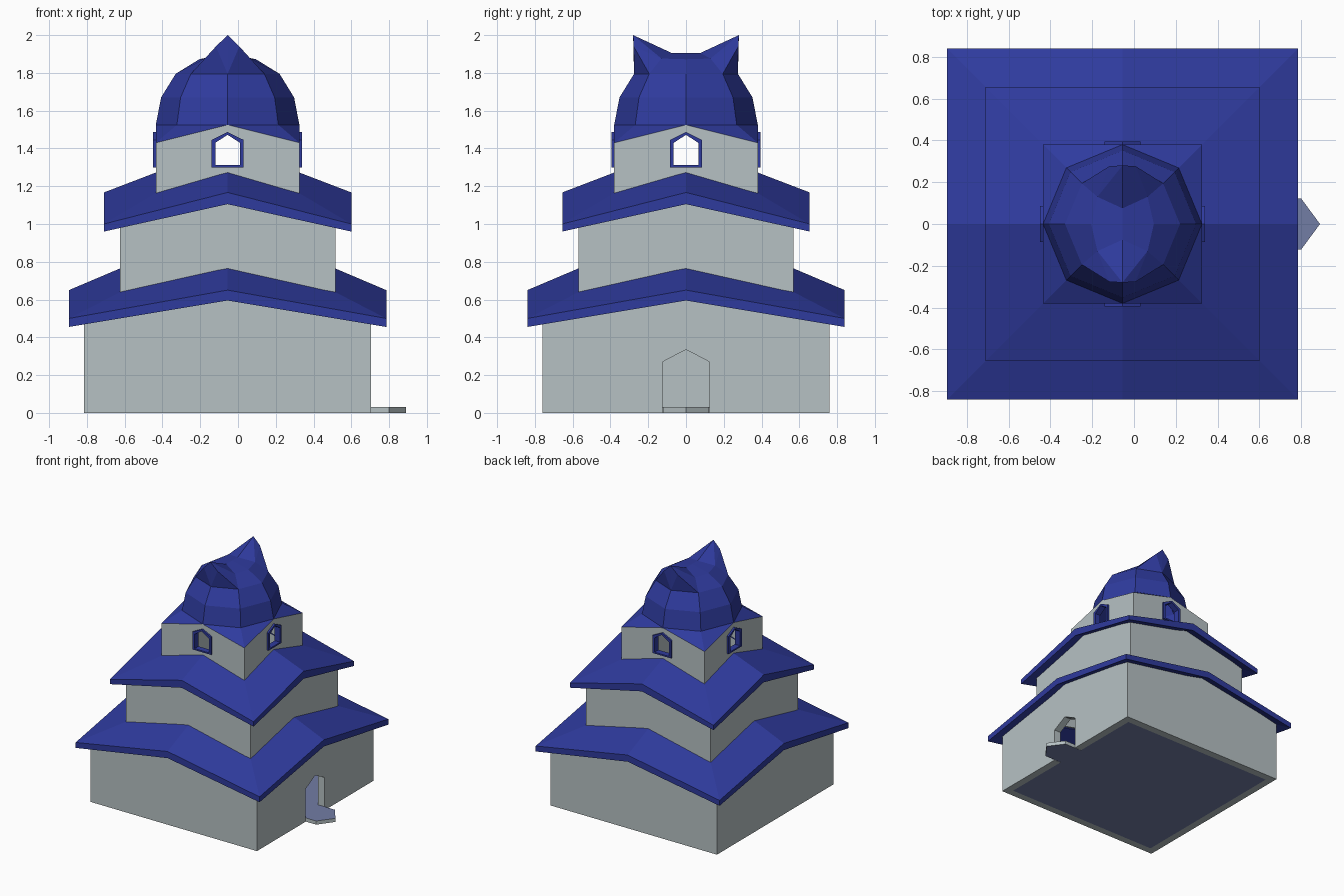
import bpy, bmesh, math
from mathutils import Vector

if "Cube" in bpy.data.objects:
    bpy.data.objects.remove(bpy.data.objects["Cube"])

CX = -0.055  # tower axis


def material(name, rgb):
    m = bpy.data.materials.new(name)
    m.diffuse_color = (*rgb, 1)
    m.use_nodes = True
    m.node_tree.nodes["Principled BSDF"].inputs["Base Color"].default_value = m.diffuse_color
    return m


STONE = material("pale grey wall", (0.47, 0.535, 0.55))
BLUE = material("deep blue roof", (0.028, 0.043, 0.34))
FLOOR = material("slate blue floor", (0.17, 0.205, 0.376))


def make(name, bm, *mats):
    bmesh.ops.remove_doubles(bm, verts=bm.verts, dist=0.0005)
    bmesh.ops.recalc_face_normals(bm, faces=bm.faces)
    me = bpy.data.meshes.new(name)
    bm.to_mesh(me)
    bm.free()
    for m in mats:
        me.materials.append(m)
    ob = bpy.data.objects.new(name, me)
    ob.location.x = CX
    bpy.context.collection.objects.link(ob)
    return ob


def square(h, zc, zm):
    """Square of 8 points: corners at height zc, side middles at zm."""
    pts = [(1, 0), (1, 1), (0, 1), (-1, 1), (-1, 0), (-1, -1), (0, -1), (1, -1)]
    return [(h * x, h * y, zc if x and y else zm) for x, y in pts]


def octagon(r, z):
    return [(r * math.cos(k * math.pi / 4), r * math.sin(k * math.pi / 4), z) for k in range(8)]


def loft(bm, rings, closed=True, caps=False):
    vs = [[bm.verts.new(p) for p in r] for r in rings]
    n = len(rings[0])
    pairs = list(zip(vs, vs[1:])) + ([(vs[-1], vs[0])] if closed else [])
    for a, b in pairs:
        for i in range(n):
            j = (i + 1) % n
            bm.faces.new((a[i], a[j], b[j], b[i]))
    if caps:
        bm.faces.new(vs[0])
        bm.faces.new(vs[-1])
    return bm


def arch(w, z0, z1, peak, d, k=0):
    """Pointed opening outline at distance d, turned k quarter turns."""
    c, s = [(1, 0), (0, 1), (-1, 0), (0, -1)][k]
    prof = [(-w, z0), (w, z0), (w, z1), (0, peak), (-w, z1)]
    return [(c * d - s * u, s * d + c * u, z) for u, z in prof]


def cut(target, name, outlines):
    cutter = make(name, loft(bmesh.new(), outlines, closed=False, caps=True), STONE)
    cutter.hide_render = True
    cutter.display_type = 'WIRE'
    mod = target.modifiers.new(name, 'BOOLEAN')
    mod.operation = 'DIFFERENCE'
    mod.solver = 'EXACT'
    mod.object = cutter


# Hollow walls: half width, thickness, bottom (corner, middle), top (corner, middle)
def wall(name, h, t, b, top):
    return make(name, loft(bmesh.new(), [square(h, *b), square(h, *top),
                                         square(h - t, *top), square(h - t, *b)]), STONE)


lower = wall("lower_wall", 0.76, 0.06, (0, 0), (0.50, 0.64))
wall("middle_wall", 0.57, 0.04, (0.60, 0.72), (1.025, 1.145))
upper = wall("upper_wall", 0.38, 0.03, (1.13, 1.24), (1.43, 1.525))


# Skirt roofs with drooping corners
def roof(name, ho, under, edge, hi, inner):
    drop = 0.05
    low = (inner[0] - drop, inner[1] - drop)
    make(name, loft(bmesh.new(), [square(ho, *under), square(ho, *edge),
                                  square(hi - 0.02, inner[0] + 0.01, inner[1] + 0.008),
                                  square(hi - 0.02, *low)]), BLUE)


roof("lower_roof", 0.84, (0.455, 0.595), (0.50, 0.65), 0.57, (0.64, 0.765))
roof("middle_roof", 0.655, (0.96, 1.105), (1.0, 1.167), 0.38, (1.165, 1.272))

# Doorway
cut(lower, "door_cutter", [arch(0.124, -0.02, 0.27, 0.335, 0.6), arch(0.124, -0.02, 0.27, 0.335, 0.9)])

# Windows with blue frames on all four sides
for k in range(4):
    cut(upper, f"window_cutter_{k}", [arch(0.075, 1.305, 1.44, 1.48, d, k) for d in (0.3, 0.45)])
    o, i = (0.085, 1.30, 1.445, 1.487), (0.065, 1.312, 1.43, 1.472)
    make(f"window_frame_{k}", loft(bmesh.new(), [arch(*o, 0.395, k), arch(*i, 0.395, k),
                                                 arch(*i, 0.345, k), arch(*o, 0.345, k)]), BLUE)

# Floor with pointed doorstep: slate top and bottom, grey sides
outline = [(-0.7, -0.7), (0.7, -0.7), (0.7, -0.122), (0.855, -0.122), (0.945, 0),
           (0.855, 0.122), (0.7, 0.122), (0.7, 0.7), (-0.7, 0.7)]
floor = make("floor_and_doorstep", loft(bmesh.new(), [[(x, y, z) for x, y in outline] for z in (0, 0.03)],
                                        closed=False, caps=True), STONE, FLOOR)
for p in floor.data.polygons:
    p.material_index = 1 if abs(p.normal.z) > 0.5 else 0

# Dome: eaves, faceted octagonal body, then a crown with two horns
bm = loft(bmesh.new(), [square(0.38, 1.43, 1.525), octagon(0.38, 1.525),
                        octagon(0.352, 1.67), octagon(0.275, 1.795)], closed=False)
s = 0.275 * math.sqrt(0.5)
P = dict(A=(0.275, 0, 1.795), B=(s, s, 1.795), C=(0, 0.275, 1.795), D=(0.15, 0, 1.872),
         E=(0.12, 0.13, 1.876), H=(0.062, 0.277, 1.94), T=(0, 0.28, 2.0),
         V=(0, 0.075, 1.905), O=(0, 0, 1.905))
for sx in (1, -1):
    for sy in (1, -1):
        for f in ("ABED", "BHE", "BCH", "CTH", "EHT", "ETV", "DEVO"):
            bm.faces.new([bm.verts.new((P[c][0] * sx, P[c][1] * sy, P[c][2])) for c in f])
make("horned_dome", bm, BLUE)
